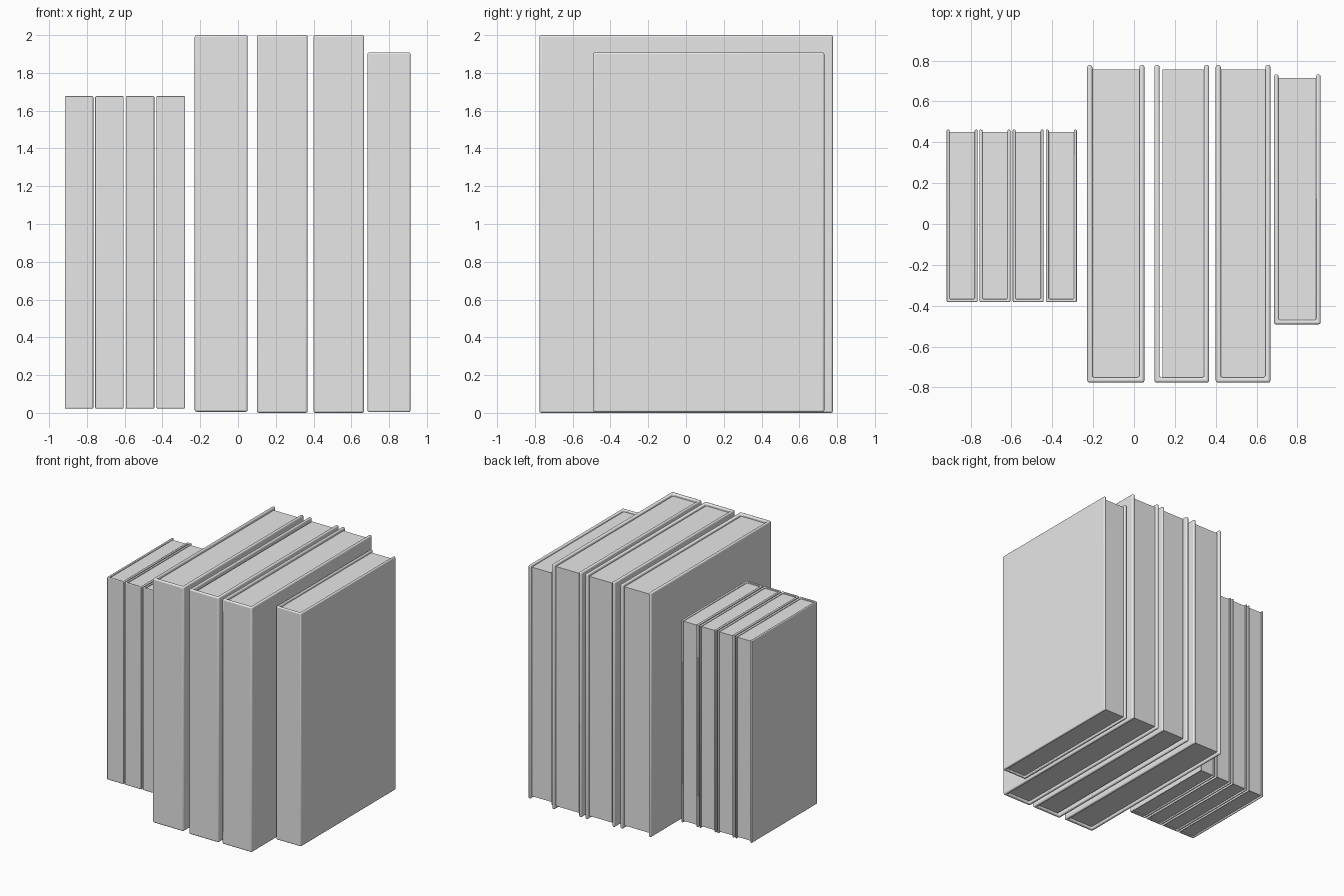
import bpy
import bmesh

cube = bpy.data.objects.get("Cube")
if cube:
    bpy.data.objects.remove(cube, do_unlink=True)

grey = bpy.data.materials.new("light grey")
grey.use_nodes = True
colour = (0.8, 0.8, 0.8, 1)
grey.diffuse_color = colour
grey.node_tree.nodes["Principled BSDF"].inputs["Base Color"].default_value = colour


def extrude_profile(name, points, bottom, top):
    """Make a solid by raising a flat outline from bottom to top."""
    bm = bmesh.new()
    face = bm.faces.new([bm.verts.new((x, y, bottom)) for x, y in points])
    raised = bmesh.ops.extrude_face_region(bm, geom=[face])["geom"]
    verts = [g for g in raised if isinstance(g, bmesh.types.BMVert)]
    bmesh.ops.translate(bm, verts=verts, vec=(0, 0, top - bottom))
    bmesh.ops.recalc_face_normals(bm, faces=bm.faces)
    mesh = bpy.data.meshes.new(name)
    bm.to_mesh(mesh)
    bm.free()
    mesh.materials.append(grey)
    obj = bpy.data.objects.new(name, mesh)
    bpy.context.collection.objects.link(obj)
    return obj


def book(name, x, y, z, board, inset, gap=0):
    """Book with its spine to the front; x, y and z are (low, high) pairs."""
    (x0, x1), (y0, y1), (z0, z1) = x, y, z
    a, b, s = x0 + board, x1 - board, y0 + board

    # Hard cover: two boards joined by the spine, with rounded edges
    cover = extrude_profile(name + "_cover", [
        (x0, y0), (x1, y0), (x1, y1), (b, y1),
        (b, s), (a, s), (a, y1), (x0, y1)], z0, z1)
    bevel = cover.modifiers.new("rounded edges", "BEVEL")
    bevel.width = board * 0.42
    bevel.segments = 3
    bpy.ops.object.select_all(action="DESELECT")
    cover.select_set(True)
    bpy.context.view_layer.objects.active = cover
    bpy.ops.object.shade_smooth_by_angle(angle=0.7)

    # Page block, set back from the cover's edges
    a += gap
    extrude_profile(name + "_pages", [
        (a, s), (b, s), (b, y1 - inset), (a, y1 - inset)],
        z0 + inset, z1 - inset)


# Four small matching books
for i, left in enumerate((-0.917, -0.756, -0.594, -0.431)):
    book(f"small_book_{i + 1}", (left, left + 0.151), (-0.382, 0.462),
         (0.023, 1.677), 0.014, 0.012)

# Three large books; the middle one has loose pages
tall, depth = (0, 2), (-0.776, 0.778)
book("large_book_1", (-0.229, 0.051), depth, (0.006, 2), 0.025, 0.022)
book("large_book_2", (0.1, 0.368), depth, tall, 0.025, 0.022, gap=0.014)
book("large_book_3", (0.4, 0.668), depth, tall, 0.025, 0.022)

# Medium book at the end
book("medium_book", (0.686, 0.913), (-0.491, 0.732), (0.004, 1.908), 0.021, 0.017)
